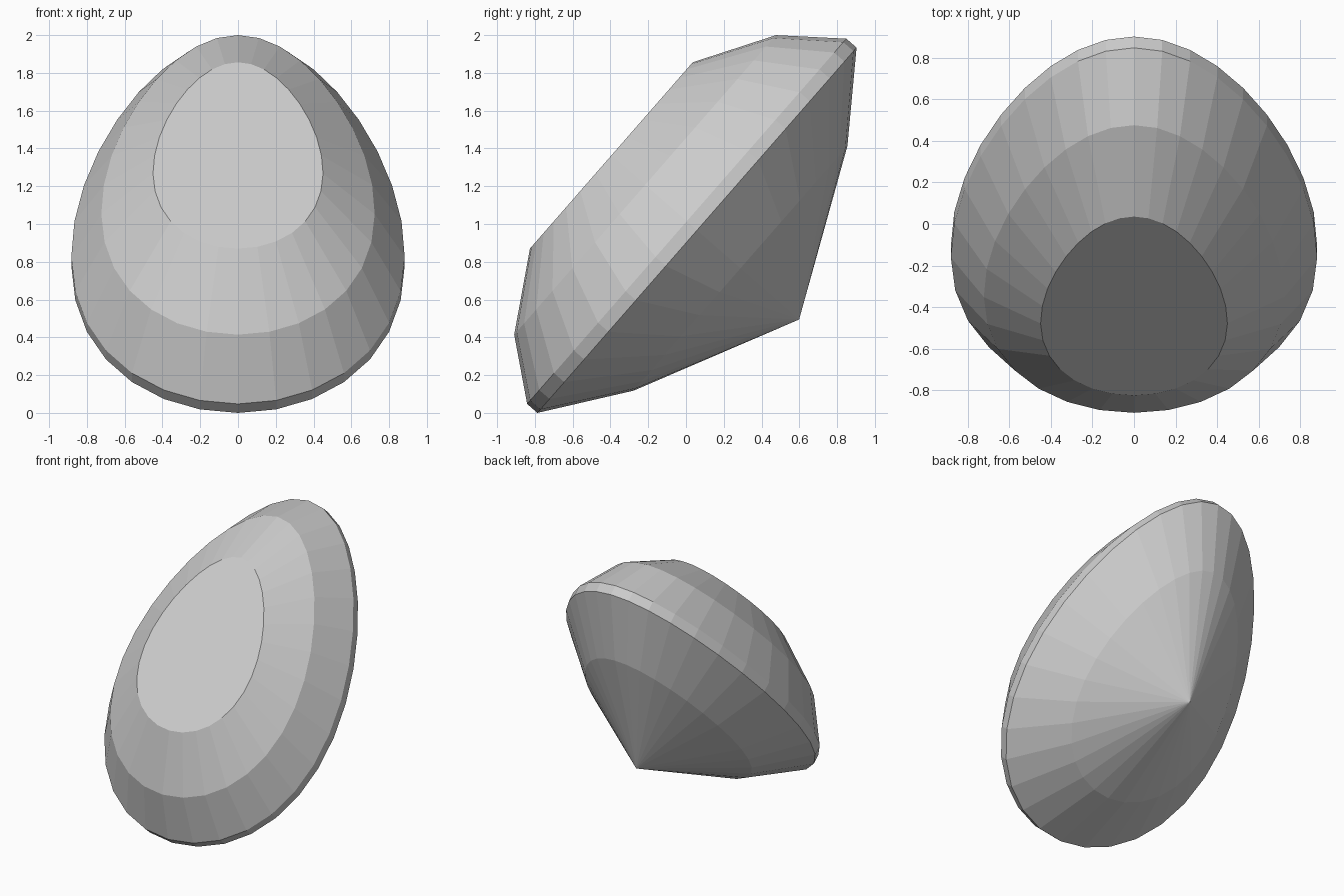
import bpy, bmesh
from math import sin, cos, pi, radians
from mathutils import Matrix

if "Cube" in bpy.data.objects:
    bpy.data.objects.remove(bpy.data.objects["Cube"])

SIDES = 32
HALF_LEN, HALF_WID, TAPER = 1.284, 0.866, 0.2
# (scale of the egg-shaped outline, height along the gem axis)
RINGS = [(0.51, 0.566), (0.82, 0.329), (1.0, 0.036), (1.0, -0.036), (0.67, -0.342)]
TIP = -0.754

bm = bmesh.new()


def ring(scale, height):
    verts = []
    for k in range(SIDES):
        a = 2 * pi * k / SIDES
        x = HALF_WID * sin(a) * (1 - TAPER * cos(a))
        verts.append(bm.verts.new((x * scale, HALF_LEN * cos(a) * scale, height)))
    return verts


# table, crown, girdle and pavilion facets
rings = [ring(s, h) for s, h in RINGS]
bm.faces.new(rings[0])
for a, b in zip(rings, rings[1:]):
    for i in range(SIDES):
        j = (i + 1) % SIDES
        bm.faces.new((a[i], a[j], b[j], b[i]))

# pointed underside
tip = bm.verts.new((0, 0, TIP))
for i in range(SIDES):
    bm.faces.new((rings[-1][i], rings[-1][(i + 1) % SIDES], tip))
bmesh.ops.recalc_face_normals(bm, faces=bm.faces)

# lean the gem back and rest it on the ground
bm.transform(Matrix.Translation((0, 0.031, 0.991)) @ Matrix.Rotation(radians(48.85), 4, 'X'))
low = min(v.co.z for v in bm.verts)
bm.transform(Matrix.Translation((0, 0, -low)))

mesh = bpy.data.meshes.new("cut_gem")
bm.to_mesh(mesh)
bm.free()
gem = bpy.data.objects.new("cut_gem", mesh)
bpy.context.collection.objects.link(gem)
